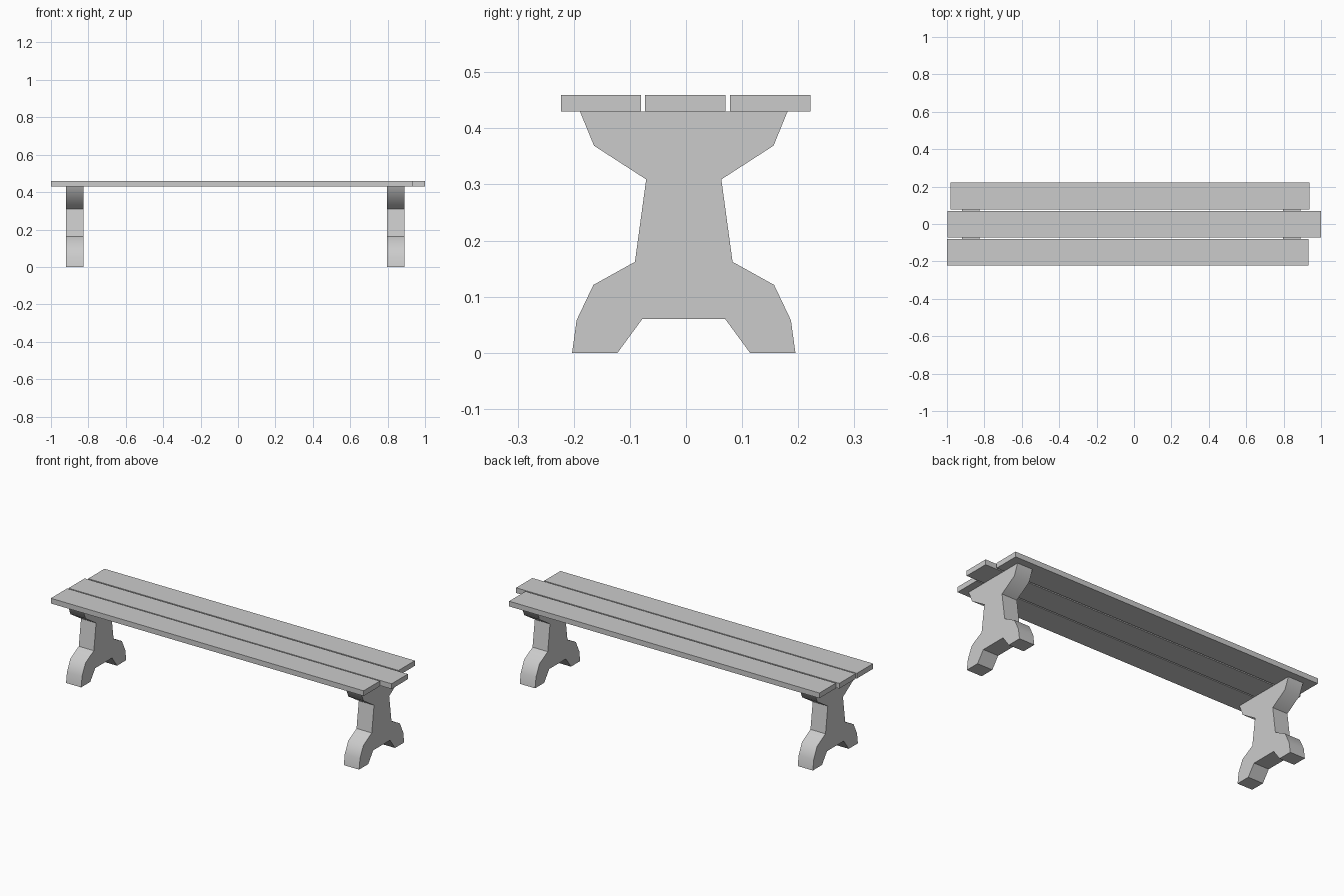
import bpy, bmesh, math

if "Cube" in bpy.data.objects:
    bpy.data.objects.remove(bpy.data.objects["Cube"])

def prism(name, profile, x0, x1):
    """Extrude a closed (y, z) profile along x."""
    bm = bmesh.new()
    face = bm.faces.new([bm.verts.new((x0, y, z)) for y, z in profile])
    ext = bmesh.ops.extrude_face_region(bm, geom=[face])
    moved = [g for g in ext["geom"] if isinstance(g, bmesh.types.BMVert)]
    bmesh.ops.translate(bm, verts=moved, vec=(x1 - x0, 0, 0))
    bmesh.ops.recalc_face_normals(bm, faces=bm.faces)
    mesh = bpy.data.meshes.new(name)
    bm.to_mesh(mesh)
    bm.free()
    obj = bpy.data.objects.new(name, mesh)
    bpy.context.collection.objects.link(obj)
    return obj

# Seat: three planks with staggered ends (y0, y1, x0, x1)
LEG_TOP, SEAT_TOP = 0.43, 0.459
planks = {
    "front_plank": (-0.223, -0.080, -1.0, 0.932),
    "middle_plank": (-0.073, 0.070, -0.996, 1.0),
    "back_plank": (0.078, 0.222, -0.98, 0.937),
}
for name, (y0, y1, x0, x1) in planks.items():
    prism(name, [(y0, LEG_TOP), (y1, LEG_TOP), (y1, SEAT_TOP), (y0, SEAT_TOP)], x0, x1)

# Trestle legs: half profile from top to foot arch, mirrored about the leg's centre
CENTRE_Y = -0.004
half = [(0.185, LEG_TOP), (0.160, 0.369), (0.067, 0.309), (0.087, 0.162),
        (0.161, 0.121), (0.191, 0.058), (0.199, 0), (0.118, 0), (0.074, 0.06)]
profile = [(CENTRE_Y + y, z) for y, z in half]
profile += [(CENTRE_Y - y, z) for y, z in reversed(half)]
for name, x0, x1 in (("left_leg", -0.92, -0.827), ("right_leg", 0.796, 0.89)):
    leg = prism(name, profile, x0, x1)
    bpy.ops.object.select_all(action='DESELECT')
    leg.select_set(True)
    bpy.context.view_layer.objects.active = leg
    bpy.ops.object.shade_smooth_by_angle(angle=math.radians(40))
